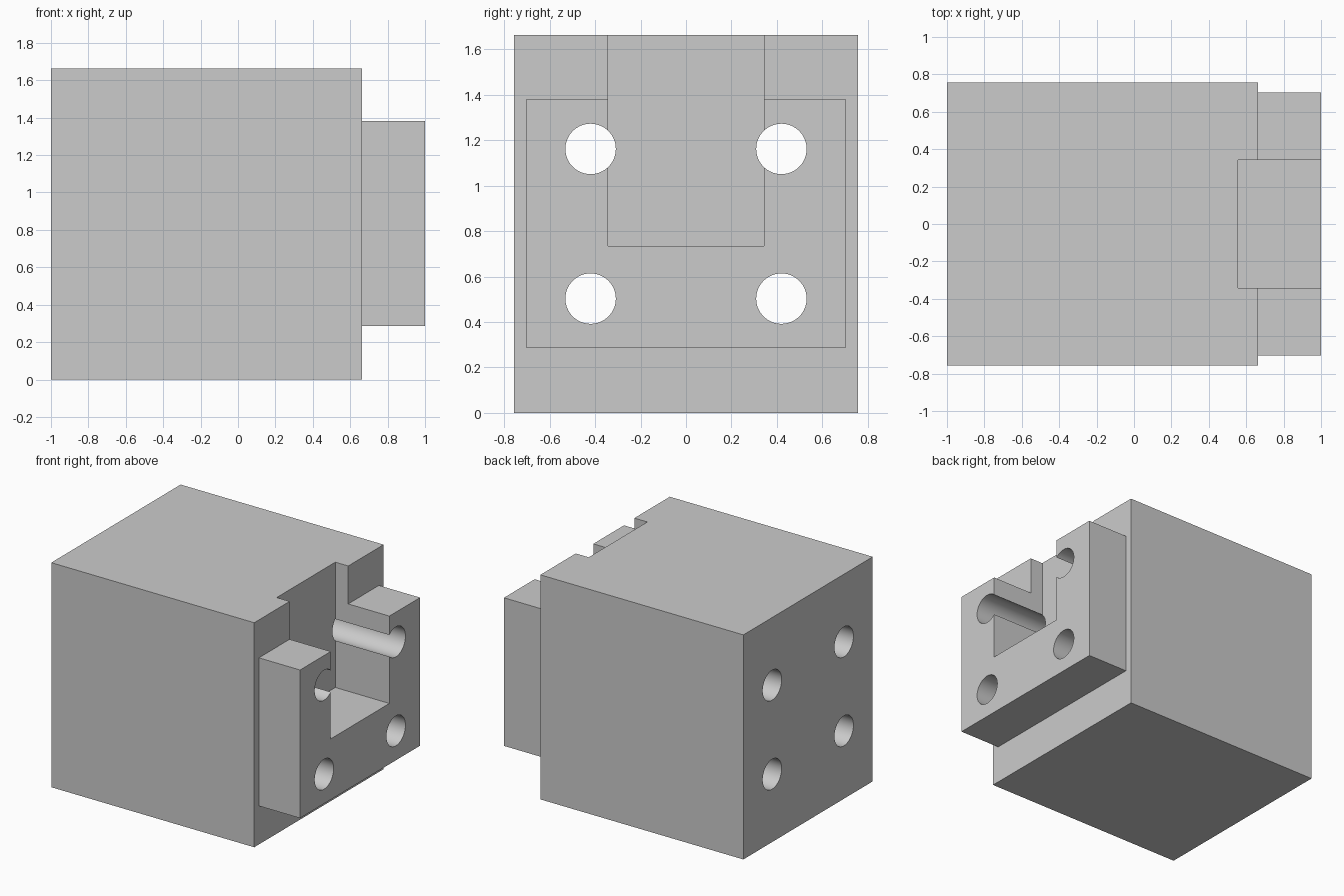
import bpy
import math

default = bpy.data.objects.get("Cube")
if default:
    bpy.data.objects.remove(default, do_unlink=True)

grey = bpy.data.materials.new("plain_grey")
grey.use_nodes = True
colour = (0.6, 0.6, 0.6, 1)
grey.diffuse_color = colour
grey.node_tree.nodes["Principled BSDF"].inputs["Base Color"].default_value = colour


def box(name, low, high):
    """Axis-aligned box between two corners."""
    centre = [(a + b) / 2 for a, b in zip(low, high)]
    bpy.ops.mesh.primitive_cube_add(size=1, location=centre)
    obj = bpy.context.object
    obj.name = name
    obj.scale = [b - a for a, b in zip(low, high)]
    bpy.ops.object.transform_apply(location=True, rotation=True, scale=True)
    obj.data.materials.append(grey)
    return obj


def combine(target, tool, operation):
    """Apply a boolean to the target, then remove the tool."""
    tool.hide_render = True
    mod = target.modifiers.new(operation.lower(), "BOOLEAN")
    mod.operation = operation
    mod.solver = "EXACT"
    mod.object = tool
    bpy.context.view_layer.objects.active = target
    bpy.ops.object.modifier_apply(modifier=mod.name)
    bpy.data.objects.remove(tool, do_unlink=True)


# Main block with a raised mounting pad on its right end
block = box("mounting_block", (-1, -0.757, 0), (0.663, 0.757, 1.663))
pad = box("raised_pad", (0.6, -0.702, 0.285), (1, 0.702, 1.382))
combine(block, pad, "UNION")

# Open slot cut down from the top
slot = box("slot_cutter", (0.557, -0.343, 0.735), (1.2, 0.343, 1.9))
combine(block, slot, "DIFFERENCE")

# Four bolt holes running the full length
for y in (-0.42, 0.42):
    for z in (0.503, 1.162):
        bpy.ops.mesh.primitive_cylinder_add(
            vertices=64, radius=0.111, depth=3,
            location=(0, y, z), rotation=(0, math.pi / 2, 0))
        hole = bpy.context.object
        hole.data.materials.append(grey)
        combine(block, hole, "DIFFERENCE")

# Smooth bores, sharp block edges
bpy.ops.object.select_all(action="DESELECT")
block.select_set(True)
bpy.context.view_layer.objects.active = block
bpy.ops.object.shade_smooth_by_angle(angle=math.radians(30))
